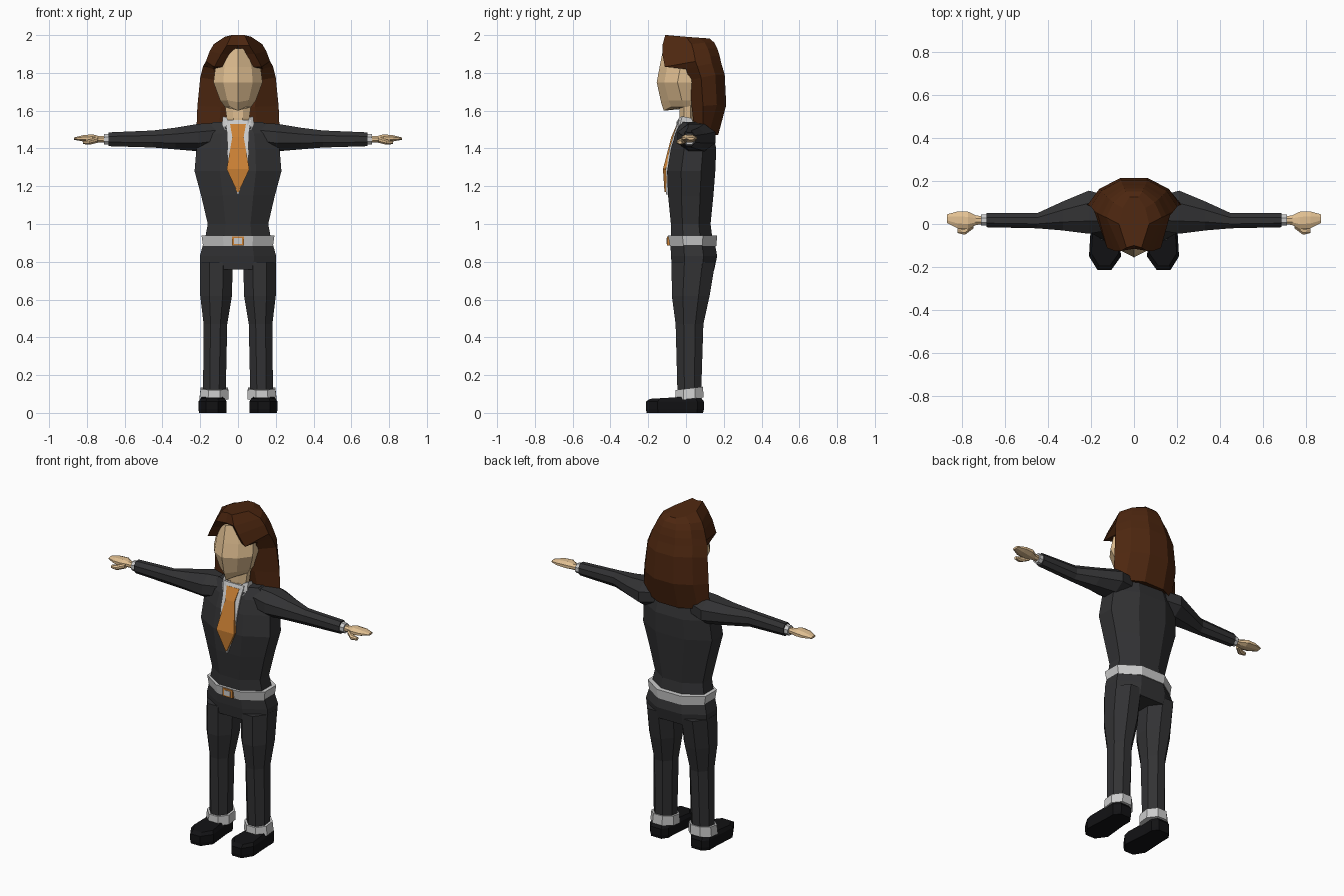
import bpy, bmesh, math
from mathutils import Vector


def material(name, r, g, b):
    m = bpy.data.materials.new(name)
    m.diffuse_color = (r, g, b, 1)
    return m


SUIT = material("suit", .032, .032, .034)
BLACK = material("black", .006, .006, .007)
SKIN = material("skin", .76, .53, .29)
HAIR = material("hair", .075, .02, .005)
ORANGE = material("orange", .6, .22, .035)
WHITE = material("white", .6, .6, .6)


def loft(name, rings, mat, mirror=False):
    """Skin a stack of equal-length point rings, capped at both ends."""
    bm = bmesh.new()
    vs = [[bm.verts.new(p) for p in r] for r in rings]
    n = len(vs[0])
    for a, b in zip(vs, vs[1:]):
        for i in range(n):
            j = (i + 1) % n
            bm.faces.new((a[i], a[j], b[j], b[i]))
    bm.faces.new(vs[0][::-1])
    bm.faces.new(vs[-1])
    bmesh.ops.recalc_face_normals(bm, faces=bm.faces)
    me = bpy.data.meshes.new(name)
    bm.to_mesh(me)
    bm.free()
    ob = bpy.data.objects.new(name, me)
    bpy.context.collection.objects.link(ob)
    me.materials.append(mat)
    if mirror:
        ob.modifiers.new("mirror", 'MIRROR').use_mirror_merge = False
    return ob


def octagon(a0, a1, b0, b1):
    """Eight points touching the given box."""
    k = 1 / math.cos(math.pi / 8)
    out = []
    for i in range(8):
        t = (i + .5) * math.pi / 4
        out.append(((a0 + a1) / 2 + (a1 - a0) / 2 * k * math.cos(t),
                    (b0 + b1) / 2 + (b1 - b0) / 2 * k * math.sin(t)))
    return out


def up(z, x0, x1, y0, y1, tilt=0):
    return [(x, y, z + tilt * y) for x, y in octagon(x0, x1, y0, y1)]


def out(x, y0, y1, z0, z1):
    return [(x, y, z) for y, z in octagon(y0, y1, z0, z1)]


def sym(half):
    """Complete a ring from its right half; the first point lies on x = 0."""
    return half + [(-x, y, z) for x, y, z in reversed(half) if x > 1e-6]


def panel(name, rows, mat, depth=.015):
    """Thin plate following rows of (z, half width, front y)."""
    return loft(name, [[(-w, y, z), (w, y, z), (w, y + depth, z), (-w, y + depth, z)]
                       for z, w, y in rows], mat)


def box(name, x, y0, y1, z0, z1, mat):
    loft(name, [[(-x, y0, z), (x, y0, z), (x, y1, z), (-x, y1, z)] for z in (z0, z1)], mat)


# Jacket body and sleeves
loft("jacket", [up(z, -w, w, a, b) for z, w, a, b in (
    (.92, .175, -.08, .14), (1.0, .16, -.08, .13), (1.15, .195, -.095, .145),
    (1.28, .23, -.10, .155), (1.40, .22, -.08, .16), (1.48, .205, -.055, .14),
    (1.54, .13, -.03, .09))], SUIT)
loft("sleeve", [out(*r) for r in (
    (.12, -.03, .13, 1.40, 1.535), (.21, -.045, .155, 1.385, 1.53),
    (.33, -.03, .105, 1.395, 1.51), (.45, -.02, .05, 1.405, 1.495),
    (.685, -.015, .05, 1.412, 1.485))], SUIT, True)

# Shirt cuffs, hands and thumbs
loft("shirt_cuff", [out(.68, -.008, .044, 1.42, 1.478),
                    out(.71, -.008, .044, 1.42, 1.475)], WHITE, True)
loft("hand", [out(*r) for r in (
    (.70, 0, .035, 1.43, 1.465), (.735, -.005, .04, 1.432, 1.465),
    (.77, -.025, .057, 1.432, 1.475), (.82, -.02, .058, 1.437, 1.47),
    (.868, .005, .045, 1.446, 1.458))], SKIN, True)
loft("thumb", [out(*r) for r in (
    (.745, -.02, .01, 1.43, 1.46), (.785, -.05, -.015, 1.42, 1.448),
    (.82, -.042, -.022, 1.423, 1.44))], SKIN, True)

# Shirt front, tie and collar
panel("shirt_front", [(1.55, .068, -.04), (1.48, .058, -.064), (1.40, .056, -.088),
                      (1.28, .05, -.107), (1.155, .002, -.107)], WHITE)
panel("tie", [(1.53, .042, -.048), (1.46, .03, -.078), (1.29, .06, -.122),
              (1.17, .004, -.114)], ORANGE)
loft("collar", [[(.045, -.05, 1.49), (.07, -.048, 1.50), (.065, -.035, 1.50)],
                [(.05, -.05, 1.54), (.085, -.03, 1.53), (.075, .04, 1.53)],
                [(.06, -.035, 1.565), (.08, -.02, 1.57), (.07, .03, 1.56)]], WHITE, True)

# Belt and buckle
loft("belt", [up(.883, -.185, .185, -.085, .16), up(.938, -.193, .193, -.095, .165)], WHITE)
box("buckle", .033, -.1, -.07, .886, .934, ORANGE)
box("buckle_plate", .02, -.103, -.07, .895, .925, WHITE)

# Trousers
loft("hips", [up(.76, -.2, .2, -.072, .15), up(.83, -.202, .202, -.08, .165),
              up(.91, -.18, .18, -.082, .15)], SUIT)
loft("trouser_leg", [up(*r) for r in (
    (.80, .028, .202, -.076, .155), (.62, .032, .2, -.075, .125),
    (.47, .057, .182, -.055, .092), (.10, .065, .185, -.045, .08))], SUIT, True)
loft("trouser_cuff", [up(.072, .05, .204, -.058, .093, .1),
                      up(.128, .052, .198, -.055, .09, .12)], WHITE, True)

# Shoes
sole = [(.105, -.213), (.17, -.213), (.209, -.15), (.2, 0), (.2, .06), (.17, .095),
        (.1, .095), (.075, .06), (.075, 0), (.06, -.15)]


def shoe_ring(z, s, tilt=0):
    return [(.135 + (x - .135) * s, -.06 + (y + .06) * s, z + tilt * y) for x, y in sole]


loft("shoe", [shoe_ring(0, .97), shoe_ring(.02, 1), shoe_ring(.06, 1),
              shoe_ring(.085, .85, .05)], BLACK, True)

# Neck and faceted head with a central ridge
loft("neck", [up(1.49, -.06, .06, -.03, .06), up(1.56, -.06, .06, -.035, .05),
              up(1.65, -.072, .072, -.035, .05)], SKIN)
loft("head", [sym([(0, f, z), (.6 * w, f + .04, z + lift), (w, f + .11, z + lift),
                   (.8 * w, .09, z + lift), (0, .1, z + lift)])
              for z, w, f, lift in (
    (1.60, .07, -.118, .02), (1.645, .095, -.132, .01), (1.75, .13, -.155, 0),
    (1.83, .12, -.14, 0), (1.93, .08, -.12, 0))], SKIN)

# Long hair: front z, back z, centre y, front corner x and y, side x and y, back y
loft("hair", [sym([(0, m, zf), (xf, yf, zf), (xs, ys, (zf + zb) / 2),
                   (.75 * xs, yb - .05, zb), (.3 * xs, yb, zb)])
              for zf, zb, m, xf, yf, xs, ys, yb in (
    (1.53, 1.47, .05, .10, .04, .22, .09, .17),
    (1.62, 1.63, .03, .09, .03, .215, .09, .213),
    (1.76, 1.79, .03, .10, .02, .2, .08, .205),
    (1.82, 1.85, .02, .13, 0, .185, .06, .187),
    (1.832, 1.89, -.03, .125, -.112, .17, .05, .178),
    (1.90, 1.93, -.06, .088, -.125, .15, .04, .165),
    (1.945, 1.96, -.115, .06, -.125, .128, .03, .15),
    (2.0, 1.982, -.1, .035, -.11, .07, 0, .125))], HAIR)
